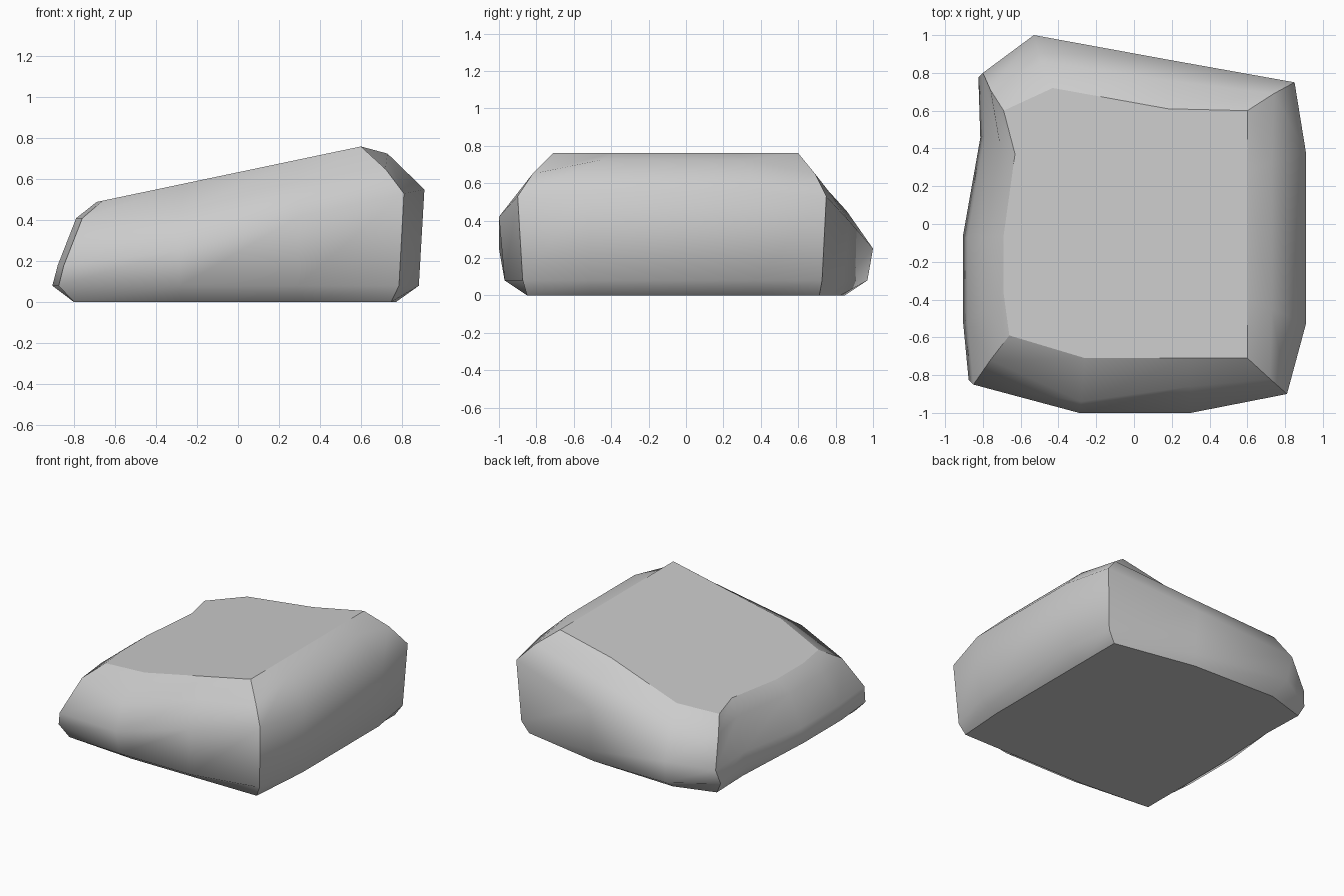
import bpy, bmesh

if "Cube" in bpy.data.objects:
    bpy.data.objects.remove(bpy.data.objects["Cube"])

# Columns around the boulder, counter-clockwise from front-left corner:
# widest point (x,y,z), shoulder point (x,y,z), top rim (x,y)
COLS = [
    (-.85, -.85, .18, -.76, -.72, .41, -.66, -.59),
    (-.29, -1.0, .25, -.28, -.94, .44, -.26, -.71),
    (.30, -1.0, .42, .30, -.86, .59, .30, -.71),
    (.81, -.90, .53, .72, -.82, .65, .60, -.71),
    (.91, -.53, .55, .73, -.45, .725, .60, -.40),
    (.91, .38, .55, .73, .33, .725, .60, .28),
    (.85, .75, .53, .74, .69, .65, .60, .60),
    (.18, .87, .40, .18, .76, .56, .18, .61),
    (-.53, 1.0, .25, -.49, .86, .45, -.43, .72),
    (-.80, .80, .18, -.76, .71, .40, -.69, .60),
    (-.79, .47, .18, -.71, .42, .41, -.63, .37),
    (-.88, -.07, .18, -.79, -.07, .41, -.69, -.06),
    (-.88, -.52, .18, -.79, -.45, .41, -.69, -.37),
]
CORNERS = (0, 3, 6, 9)


def column(c):
    x, y, z, sx, sy, sz, tx, ty = c
    lx = x * (1.03 if x < -.6 else .97)
    ly = y * .97
    bx = max(-.80, min(.77, lx * .95))
    by = max(-.85, min(.85, ly * .98))
    return [(bx, by, 0), (lx, ly, .08), (x, y, z), (sx, sy, sz),
            (tx, ty, .634 + .21 * tx)]


# Loft the rings and cap both ends
bm = bmesh.new()
grid = [[bm.verts.new(p) for p in column(c)] for c in COLS]
n = len(grid)
for i in range(n):
    a, b = grid[i], grid[(i + 1) % n]
    for k in range(4):
        bm.faces.new((a[k], b[k], b[k + 1], a[k + 1]))
caps = [bm.faces.new([g[4] for g in grid]),
        bm.faces.new([g[0] for g in reversed(grid)])]

# Smooth sides with crisp corners and cap rims
for f in bm.faces:
    f.smooth = True
for cap in caps:
    for e in cap.edges:
        e.smooth = False
for i in CORNERS:
    for k in range(4):
        bm.edges.get((grid[i][k], grid[i][k + 1])).smooth = False
bmesh.ops.recalc_face_normals(bm, faces=bm.faces)

mesh = bpy.data.meshes.new("boulder")
bm.to_mesh(mesh)
bm.free()
bpy.context.collection.objects.link(bpy.data.objects.new("boulder", mesh))
